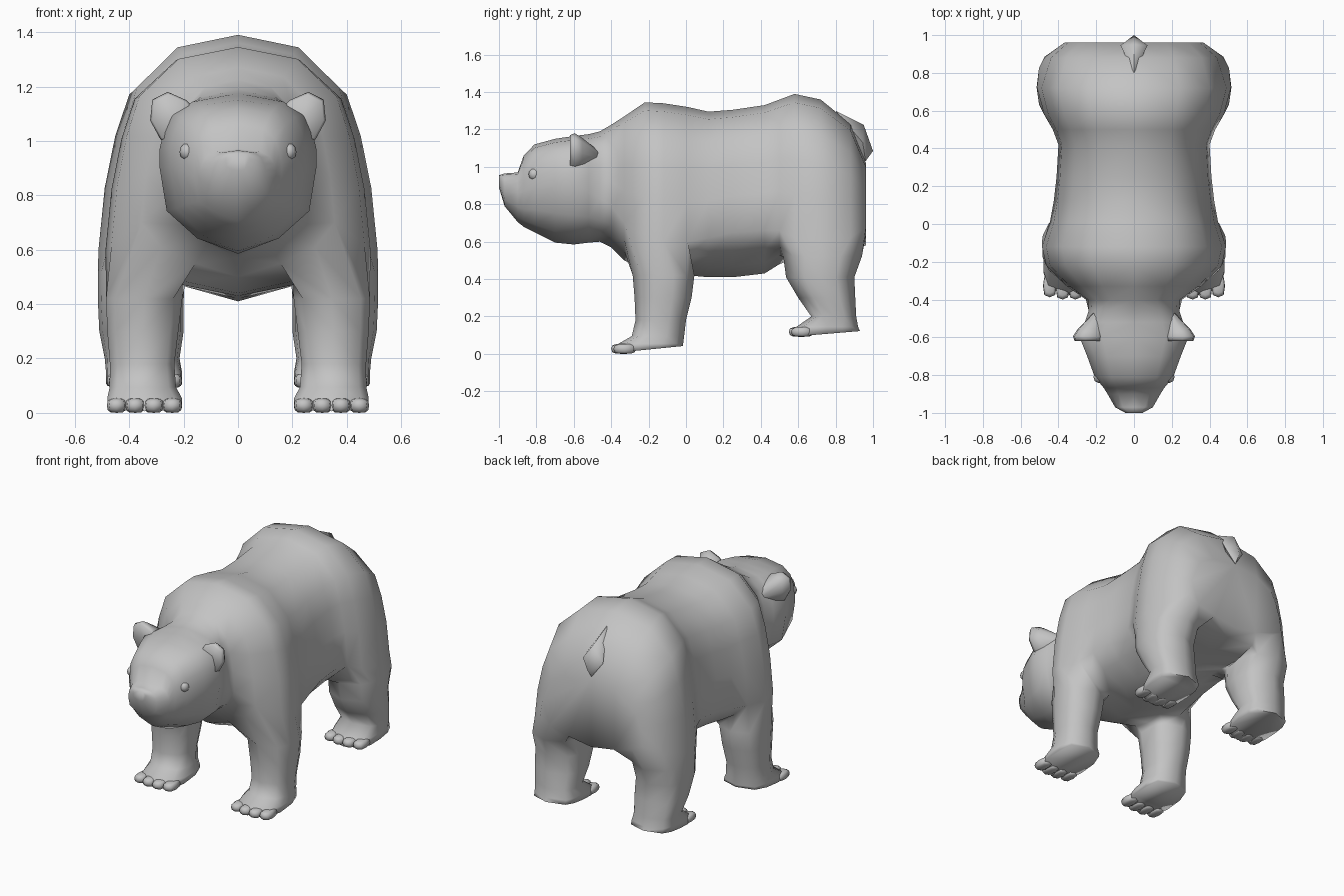
import bpy, bmesh, math
from mathutils import Matrix

if "Cube" in bpy.data.objects:
    bpy.data.objects.remove(bpy.data.objects["Cube"])

fur = bpy.data.materials.new("grey fur")
fur.diffuse_color = (0.55, 0.55, 0.55, 1)
fur.use_nodes = True
fur.node_tree.nodes["Principled BSDF"].inputs["Base Color"].default_value = fur.diffuse_color


def finish(bm, name, angle=60):
    """Mirror the half mesh, then turn it into a smooth shaded object."""
    bmesh.ops.mirror(bm, geom=bm.verts[:] + bm.edges[:] + bm.faces[:],
                     matrix=Matrix.Identity(4), merge_dist=0.0005, axis='X')
    bmesh.ops.recalc_face_normals(bm, faces=bm.faces[:])
    me = bpy.data.meshes.new(name)
    bm.to_mesh(me)
    bm.free()
    me.materials.append(fur)
    ob = bpy.data.objects.new(name, me)
    bpy.context.collection.objects.link(ob)
    bpy.ops.object.select_all(action='DESELECT')
    ob.select_set(True)
    bpy.context.view_layer.objects.active = ob
    bpy.ops.object.shade_smooth_by_angle(angle=math.radians(angle))
    return ob


def blob(bm, centre, radii, power=1.0):
    """Squashed sphere; a power below 1 makes it boxier."""
    verts = bmesh.ops.create_uvsphere(bm, u_segments=8, v_segments=6, radius=1)['verts']
    for v in verts:
        v.co = [c + r * math.copysign(abs(p) ** power if abs(p) > 1e-4 else 0, p)
                for c, r, p in zip(centre, radii, v.co)]


# Cross-sections along y: (y, top z, bottom z, half width, z of widest point)
HEAD = [
    (-1.00, 0.955, 0.89, 0.045, 0.92),
    (-0.97, 0.965, 0.79, 0.10, 0.87),
    (-0.90, 0.97, 0.705, 0.14, 0.86),
    (-0.868, 1.06, 0.68, 0.16, 0.87),
    (-0.81, 1.12, 0.65, 0.208, 0.89),
    (-0.70, 1.15, 0.595, 0.248, 0.91),
    (-0.60, 1.165, 0.585, 0.288, 0.90),
    (-0.52, 1.175, 0.595, 0.26, 0.87),
    (-0.46, 1.19, 0.60, 0.24, 0.83),
]
BODY = [
    (-0.40, 1.225, 0.57, 0.255, 0.79),
    (-0.33, 1.27, 0.50, 0.355, 0.70),
    (-0.22, 1.345, 0.44, 0.465, 0.62),
    (-0.12, 1.34, 0.43, 0.487, 0.60),
    (0.01, 1.32, 0.42, 0.445, 0.60),
    (0.12, 1.295, 0.41, 0.425, 0.62),
    (0.25, 1.305, 0.41, 0.41, 0.65),
    (0.42, 1.33, 0.43, 0.40, 0.66),
    (0.50, 1.36, 0.48, 0.43, 0.66),
    (0.58, 1.39, 0.51, 0.475, 0.62),
    (0.72, 1.36, 0.53, 0.513, 0.60),
    (0.88, 1.23, 0.55, 0.46, 0.62),
    (0.962, 1.02, 0.58, 0.365, 0.68),
]
# Section shapes from bottom centre to top centre: (width, height) fractions
BODY_SHAPE = ([(0, 0), (0.44, 0.25), (0.8, 0.55)],
              [(1, 0), (0.955, 0.3), (0.88, 0.55), (0.78, 0.75), (0.47, 0.94), (0, 1)])
HEAD_SHAPE = ([(0, 0), (0.52, 0.18), (0.91, 0.5)],
              [(1, 0), (1, 0.27), (0.95, 0.5), (0.84, 0.74), (0.58, 0.92), (0, 1)])

# Leg sections going down: (z, front y, back y, inner x, outer x, sole tilt, squareness)
FRONT_LEG = [
    (0.42, -0.285, 0.045, 0.20, 0.49, 0, 2.3),
    (0.30, -0.275, 0.03, 0.215, 0.485, 0, 2.3),
    (0.18, -0.27, 0.00, 0.23, 0.475, 0, 2.3),
    (0.095, -0.29, -0.01, 0.225, 0.475, 0, 2.5),
    (0.055, -0.36, -0.015, 0.205, 0.482, 0, 3),
    (0.024, -0.375, -0.015, 0.205, 0.482, 0.018, 3),
]
REAR_LEG = [
    (0.52, 0.52, 0.94, 0.195, 0.515, 0, 2.3),
    (0.41, 0.535, 0.90, 0.20, 0.515, 0, 2.3),
    (0.30, 0.60, 0.905, 0.20, 0.51, 0, 2.3),
    (0.20, 0.67, 0.91, 0.215, 0.49, 0, 2.5),
    (0.145, 0.59, 0.92, 0.205, 0.485, 0, 3),
    (0.107, 0.57, 0.93, 0.205, 0.485, 0.015, 3),
]

# Body: half loft from nose to rump, leaving holes where the legs grow out
bm = bmesh.new()
rings = []
for shape, rows in ((HEAD_SHAPE, HEAD), (BODY_SHAPE, BODY)):
    for y, top, bot, w, mid in rows:
        pts = [(w * x, bot + (mid - bot) * t) for x, t in shape[0]]
        pts += [(w * x, mid + (top - mid) * t) for x, t in shape[1]]
        rings.append([bm.verts.new((x, y, z)) for x, z in pts])
n = len(HEAD) + 1
legs = [(n, n + 3, FRONT_LEG), (n + 7, n + 11, REAR_LEG)]
for i in range(len(rings) - 1):
    in_leg = any(a <= i < b for a, b, _ in legs)
    for j in range(8):
        if not (in_leg and j in (1, 2)):
            bm.faces.new((rings[i][j], rings[i + 1][j], rings[i + 1][j + 1], rings[i][j + 1]))
bm.faces.new(rings[0])
bm.faces.new(rings[-1])

# Legs: rings bridged down from the hole borders, closed by the sole
for a, b, sections in legs:
    path = [(a, 1), (a, 2), (a, 3)] + [(i, 3) for i in range(a + 1, b)]
    path += [(b, 3), (b, 2), (b, 1)] + [(i, 1) for i in range(b - 1, a, -1)]
    prev = [rings[i][j] for i, j in path]
    for z, y0, y1, x0, x1, tilt, p in sections:
        loop = []
        for i, j in path:
            u, v = j - 2, 2 * (i - a) / (b - a) - 1
            k = (abs(u) ** p + abs(v) ** p) ** (1 / p)
            u, v = u / k, v / k
            loop.append(bm.verts.new(((x0 + x1) / 2 + u * (x1 - x0) / 2,
                                      (y0 + y1) / 2 + v * (y1 - y0) / 2, z + tilt * v)))
        for k in range(len(loop)):
            m = (k + 1) % len(loop)
            bm.faces.new((prev[k], prev[m], loop[m], loop[k]))
        prev = loop
    bm.faces.new(prev)
finish(bm, "body", angle=100)

# Toes: four per foot
for name, y, z in (("front_toes", -0.34, 0.027), ("rear_toes", 0.61, 0.118)):
    bm = bmesh.new()
    for k in range(4):
        back = 0.012 if k in (0, 3) else 0
        blob(bm, (0.242 + 0.068 * k, y + back, z), (0.036, 0.06, 0.027), 0.65)
    finish(bm, name, angle=80)

# Ears: hollowed front rim tapering back into the neck
bm = bmesh.new()
RIM = [(0.15, 1.11), (0.19, 1.15), (0.258, 1.18), (0.315, 1.152),
       (0.323, 1.075), (0.285, 1.005), (0.24, 0.98)]
prev = None
for y, s, cx, cz in ((-0.62, 0.9, 0.24, 1.08), (-0.595, 1, 0.24, 1.08),
                     (-0.555, 0.8, 0.23, 1.075), (-0.46, 0.3, 0.18, 1.05)):
    loop = [bm.verts.new((cx + (x - 0.24) * s, y, cz + (z - 1.08) * s)) for x, z in RIM]
    if prev:
        for k in range(7):
            m = (k + 1) % 7
            bm.faces.new((prev[k], prev[m], loop[m], loop[k]))
    else:
        hollow = bm.verts.new((0.24, -0.605, 1.08))
        for k in range(7):
            bm.faces.new((loop[k], loop[(k + 1) % 7], hollow))
    prev = loop
bm.faces.new(prev)
finish(bm, "ears", angle=100)

# Eyes: small bumps beside the muzzle
bm = bmesh.new()
blob(bm, (0.187, -0.81, 0.96), (0.028, 0.032, 0.032))
finish(bm, "eyes")

# Tail: small wedge on the rump
bm = bmesh.new()
ridge = [(0, 0.80, 1.30), (0, 0.95, 1.225), (0, 1.0, 1.085), (0, 0.96, 1.03), (0, 0.88, 1.10)]
loop = [bm.verts.new(p) for p in ridge]
side = bm.verts.new((0.072, 0.945, 1.13))
for k in range(5):
    bm.faces.new((loop[k], loop[(k + 1) % 5], side))
finish(bm, "tail")
